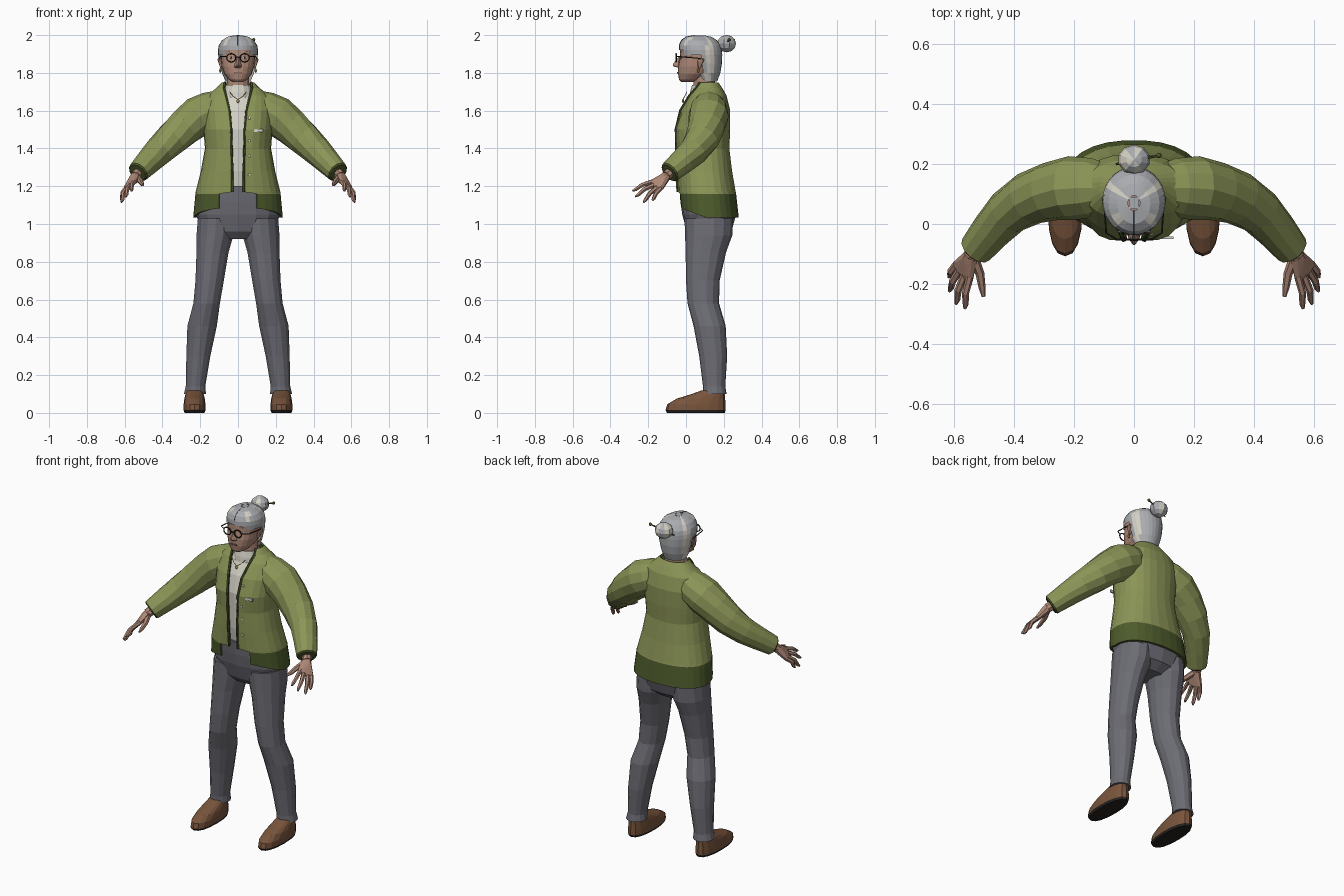
import bpy, bmesh
from math import pi, sin, cos, acos, atan2, exp
from mathutils import Vector, Matrix
from mathutils.bvhtree import BVHTree

if "Cube" in bpy.data.objects:
    bpy.data.objects.remove(bpy.data.objects["Cube"])


def material(name, r, g, b):
    m = bpy.data.materials.new(name)
    m.use_nodes = True
    m.diffuse_color = (r, g, b, 1)
    m.node_tree.nodes["Principled BSDF"].inputs["Base Color"].default_value = (r, g, b, 1)
    return m


GREEN = material("olive_green", .26, .30, .095)
MOSS = material("dark_green", .075, .105, .025)
GREY = material("trouser_grey", .15, .15, .175)
BROWN = material("shoe_brown", .19, .09, .045)
SKIN = material("skin", .43, .25, .185)
SILVER = material("silver_hair", .40, .41, .43)
CREAM = material("cream", .66, .64, .56)
BLACK = material("near_black", .02, .017, .015)
GOLD = material("gold", .55, .36, .10)
LIP = material("lip", .30, .13, .10)


def finish(name, bm, mats, fix=True):
    if fix:
        bmesh.ops.recalc_face_normals(bm, faces=bm.faces)
    me = bpy.data.meshes.new(name)
    bm.to_mesh(me)
    bm.free()
    for m in mats:
        me.materials.append(m)
    ob = bpy.data.objects.new(name, me)
    bpy.context.collection.objects.link(ob)
    return ob


def mirror(ob):
    """Rename a left part and add its right twin."""
    base = ob.name
    ob.name = "left_" + base
    twin = ob.copy()
    twin.name = "right_" + base
    twin.data = ob.data.copy()
    twin.data.transform(Matrix.Scale(-1, 4, (1, 0, 0)))
    twin.data.flip_normals()
    bpy.context.collection.objects.link(twin)


def skin_rings(bm, rings, rule, closed=True, caps=True):
    """Bridge rings of verts; rule gives a material index, or None for no face."""
    n = len(rings[0])
    def add(vs, i):
        c = sum((v.co for v in vs), Vector()) / len(vs)
        k = rule(i, c) if rule else 0
        if k is not None:
            bm.faces.new(vs).material_index = k
    for i in range(len(rings) - 1):
        a, b = rings[i], rings[i + 1]
        for j in range(n if closed else n - 1):
            k = (j + 1) % n
            add((a[j], a[k], b[k], b[j]), i)
    if caps:
        add(rings[0][::-1], -1)
        add(rings[-1], len(rings))


def loft(name, rows, mats, n=16, p=2, rule=None, gaps=None, caps=True):
    """Stack of superellipses: rows are (z, centre x, half width, front y, back y)."""
    bm = bmesh.new()
    rings = []
    for r, (z, cx, rx, yf, yb) in enumerate(rows):
        ring = []
        a0 = acos((gaps[r] / rx) ** (p / 2)) if gaps else pi / 2
        for j in range(n):
            a = -a0 + (pi + 2 * a0) * j / (n - 1 if gaps else n)
            c, s = cos(a), sin(a)
            x = cx + rx * abs(c) ** (2 / p) * (1 if c > 0 else -1)
            y = (yf + yb) / 2 + (yb - yf) / 2 * abs(s) ** (2 / p) * (1 if s > 0 else -1)
            ring.append(bm.verts.new((x, y, z)))
        rings.append(ring)
    skin_rings(bm, rings, rule, not gaps, caps)
    return finish(name, bm, mats, caps)


def tube(name, pts, mats, n=8, rule=None):
    """Tube through (x, y, z, radius) points."""
    bm = bmesh.new()
    cs = [Vector(p[:3]) for p in pts]
    rings = []
    for i, c in enumerate(cs):
        t = cs[min(i + 1, len(cs) - 1)] - cs[max(i - 1, 0)]
        q = t.to_track_quat('Z', 'Y')
        rings.append([bm.verts.new(c + q @ Vector((cos(2 * pi * j / n), sin(2 * pi * j / n), 0)) * pts[i][3])
                      for j in range(n)])
    skin_rings(bm, rings, rule)
    return finish(name, bm, mats)


def hull(name, balls, mat):
    """Convex hull around (x, y, z, radius) balls."""
    bm = bmesh.new()
    for x, y, z, r in balls:
        bmesh.ops.create_icosphere(bm, subdivisions=1, radius=r, matrix=Matrix.Translation((x, y, z)))
    out = bmesh.ops.convex_hull(bm, input=bm.verts)
    junk = {g for g in out["geom_interior"] + out["geom_unused"] if isinstance(g, bmesh.types.BMVert)}
    bmesh.ops.delete(bm, geom=list(junk), context='VERTS')
    return finish(name, bm, [mat])


def ball(name, c, size, mat):
    bm = bmesh.new()
    bmesh.ops.create_uvsphere(bm, u_segments=10, v_segments=6, radius=1,
                              matrix=Matrix.Translation(c) @ Matrix.Diagonal((*size, 1)))
    return finish(name, bm, [mat])


def box(name, c, size, mat):
    bm = bmesh.new()
    bmesh.ops.create_cube(bm, size=1, matrix=Matrix.Translation(c) @ Matrix.Diagonal((*size, 1)))
    return finish(name, bm, [mat])


def front_y(ob, x, z):
    bm = bmesh.new()
    bm.from_mesh(ob.data)
    hit = BVHTree.FromBMesh(bm).ray_cast(Vector((x, -1, z)), Vector((0, 1, 0)))[0]
    bm.free()
    return hit.y if hit else -.04


# Shoes with dark soles
mirror(loft("shoe", [(0, .23, .052, -.10, .205), (.014, .23, .058, -.108, .21), (.045, .23, .058, -.10, .21),
                     (.075, .23, .054, -.05, .207), (.10, .23, .048, .03, .205), (.118, .23, .04, .08, .2)],
            [BROWN, BLACK], p=2.3, rule=lambda i, c: 1 if i < 1 else 0))

# Trousers
mirror(loft("trouser_leg", [(.10, .228, .060, .09, .215), (.14, .225, .053, .09, .208), (.30, .21, .065, .07, .218),
                            (.46, .19, .08, .04, .21), (.58, .166, .072, .008, .175), (.70, .15, .077, 0, .178),
                            (.85, .135, .087, -.002, .212), (.94, .122, .1, -.005, .245), (1.03, .115, .1, -.008, .25)],
            [GREY], n=14))
loft("trouser_seat", [(.92, 0, .09, .04, .19), (.96, 0, .19, .005, .24), (1.05, 0, .222, -.02, .266),
                      (1.12, 0, .21, -.03, .252), (1.2, 0, .185, -.036, .235)], [GREY], p=2.3)

# Jumper and roll neck
loft("jumper", [(1.18, 0, .17, -.02, .22), (1.28, 0, .16, -.035, .21), (1.5, 0, .155, -.04, .2),
                (1.6, 0, .145, -.014, .2), (1.68, 0, .1, .03, .17), (1.7, 0, .078, .035, .165)], [CREAM], p=2.3)
loft("roll_neck", [(1.67, 0, .08, .018, .165), (1.70, 0, .076, .022, .162), (1.735, 0, .068, .032, .155)],
     [CREAM], n=14)

# Open jacket with dark hem and edging
SIDES = 26
jacket = loft("jacket", [(1.035, 0, .238, -.032, .28), (1.16, 0, .226, -.042, .266), (1.17, 0, .224, -.043, .264),
                         (1.28, 0, .197, -.05, .245), (1.4, 0, .175, -.052, .23), (1.5, 0, .183, -.05, .235),
                         (1.6, 0, .188, -.03, .235), (1.68, 0, .165, .015, .215), (1.72, 0, .115, .04, .192),
                         (1.75, 0, .085, .055, .172)],
              [GREEN, MOSS], n=SIDES, p=2.3, rule=lambda i, c: 1 if i == 0 else 0,
              gaps=[.1, .1, .03, .03, .033, .036, .045, .065, .075, .07], caps=False)
for i, v in enumerate(jacket.data.vertices):
    if i < SIDES:
        v.co.z += .05 * max(0, (.1 - v.co.y) / .13)
    if v.co.y < .05:
        v.co.y -= .016 * exp(-((abs(v.co.x) - .1) / .05) ** 2 - ((v.co.z - 1.49) / .05) ** 2)
edge = [v.co.copy() for v in jacket.data.vertices][::SIDES]
mirror(tube("jacket_edging", [(*(c + Vector((0, -.002, 0))), .007) for c in edge[2:]], [MOSS], n=6))
solid = jacket.modifiers.new("cloth", 'SOLIDIFY')
solid.thickness = .012
solid.offset = -1
solid.material_offset_rim = 1

# Sleeves with dark openings
mirror(tube("sleeve", [(.09, .12, 1.635, .08), (.14, .12, 1.605, .10), (.21, .12, 1.57, .107), (.28, .108, 1.515, .098),
                       (.35, .085, 1.45, .09), (.42, .04, 1.385, .078), (.475, -.02, 1.33, .068),
                       (.528, -.085, 1.275, .058), (.532, -.09, 1.271, .05)],
            [GREEN, MOSS], n=12, rule=lambda i, c: 1 if i >= 7 else 0))

# Hands: palm, four fingers and a thumb
knuckles = [(.548, -.175, 1.225), (.566, -.168, 1.208), (.582, -.153, 1.195), (.592, -.133, 1.19)]
tips = [(.565, -.283, 1.175), (.595, -.268, 1.145), (.617, -.225, 1.115), (.619, -.178, 1.125)]
mirror(tube("wrist", [(.50, -.05, 1.30, .03), (.545, -.105, 1.255, .027)], [SKIN]))
mirror(hull("palm", [(.54, -.098, 1.26, .024), (.55, -.115, 1.245, .024)] + [(*k, .014) for k in knuckles], SKIN))
for label, k, t in zip(("index", "middle", "ring", "little"), knuckles, tips):
    k, t = Vector(k), Vector(t)
    mid = k.lerp(t, .5) + Vector((.007, -.003, .007))
    mirror(tube(label + "_finger", [(*k, .013), (*mid, .012), (*k.lerp(t, .85), .01), (*t, .005)], [SKIN], n=6))
mirror(tube("thumb", [(.535, -.115, 1.245, .018), (.515, -.165, 1.225, .015), (.508, -.21, 1.212, .012),
                      (.503, -.243, 1.205, .006)], [SKIN], n=6))

# Neck and head
loft("neck", [(1.69, 0, .062, .04, .15), (1.80, 0, .06, .04, .155)], [SKIN], n=14)
head = loft("head", [(1.752, 0, .028, -.026, .04), (1.765, 0, .05, -.037, .08), (1.795, 0, .073, -.042, .13),
                     (1.835, 0, .086, -.042, .16), (1.88, 0, .091, -.033, .17), (1.92, 0, .093, -.031, .17),
                     (1.965, 0, .07, -.01, .14)], [SKIN], n=20, p=2.2)
hull("nose", [(0, -.036, 1.88, .006), (0, -.062, 1.842, .009), (.013, -.042, 1.835, .008), (-.013, -.042, 1.835, .008)], SKIN)
box("lips", (0, front_y(head, 0, 1.802) - .001, 1.802), (.038, .008, .008), LIP)
mirror(hull("ear", [(.094, .07, 1.865, .012), (.098, .085, 1.868, .012), (.088, .07, 1.83, .008)], SKIN))
mirror(ball("earring", (.094, .066, 1.812), (.006, .006, .012), GOLD))
mirror(ball("eye", (.035, front_y(head, .035, 1.88), 1.88), (.013, .004, .006), CREAM))
mirror(ball("pupil", (.035, front_y(head, .035, 1.88) - .003, 1.88), (.005, .003, .005), BLACK))
mirror(box("eyebrow", (.036, front_y(head, .036, 1.912) - .001, 1.912), (.034, .006, .005), SILVER))

# Round glasses
loop = [(.036 + .024 * cos(a * pi / 8), -.052, 1.88 + .022 * sin(a * pi / 8), .0035) for a in range(17)]
mirror(tube("glasses_rim", loop, [BLACK], n=6))
mirror(tube("glasses_arm", [(.06, -.05, 1.886, .003), (.093, -.03, 1.886, .003), (.1, .08, 1.876, .003)], [BLACK], n=6))
tube("glasses_bridge", [(-.013, -.053, 1.883, .003), (.013, -.053, 1.883, .003)], [BLACK], n=6)


# Swept hair with pale streaks, cut away around the face
def hair_rule(i, c):
    if (c.z < 1.9 and c.y < .09) or (c.z < 1.925 and abs(c.x) < .06 and c.y < 0):
        return None
    a = atan2(c.y - .075, abs(c.x))
    return 1 if .35 < a < .72 or (-1.0 < a < -.65 and 1.95 < c.z < 1.99) else 0


loft("hair", [(1.755, 0, .066, .05, .165), (1.80, 0, .085, .0, .182), (1.85, 0, .098, -.02, .19),
              (1.895, 0, .105, -.034, .192), (1.92, 0, .106, -.037, .19), (1.945, 0, .102, -.036, .185),
              (1.972, 0, .085, -.025, .165), (1.991, 0, .055, .0, .135), (1.999, 0, .02, .045, .095)],
     [SILVER, CREAM], n=28, rule=hair_rule, caps=False)
box("hair_crown", (0, .07, 1.996), (.034, .04, .006), SILVER)
tube("hair_parting", [(0, -.037, 1.945, .0015), (0, -.025, 1.973, .0015), (0, .0, 1.991, .0015),
                      (0, .045, 1.999, .0015)], [BLACK], n=5)

# Bun with pale strands and a hairpin
bun = ball("bun", (0, .215, 1.955), (.054, .05, .046), SILVER)
bun.data.materials.append(CREAM)
for f in bun.data.polygons:
    a = atan2(f.center.y - .215, f.center.x)
    f.material_index = 1 if int((a + pi) / pi * 5) % 3 == 0 else 0
tube("hairpin", [(-.06, .20, 1.935, .004), (.08, .228, 1.975, .004)], [MOSS], n=6)
ball("hairpin_tip", (.083, .229, 1.976), (.009, .009, .009), MOSS)

# Necklace, name tag and buttons
mirror(tube("necklace", [(.045, .005, 1.70, .002), (.025, -.008, 1.675, .002), (0, -.016, 1.66, .002)], [GOLD], n=5))
ball("pendant", (0, -.016, 1.652), (.008, .005, .011), GOLD)
box("name_tag", (.105, front_y(jacket, .105, 1.495) - .003, 1.495), (.055, .009, .016), CREAM)
for z in (1.56, 1.44, 1.36, 1.26):
    ball("button", (.06, front_y(jacket, .06, z) - .001, z), (.007, .004, .007), CREAM)
